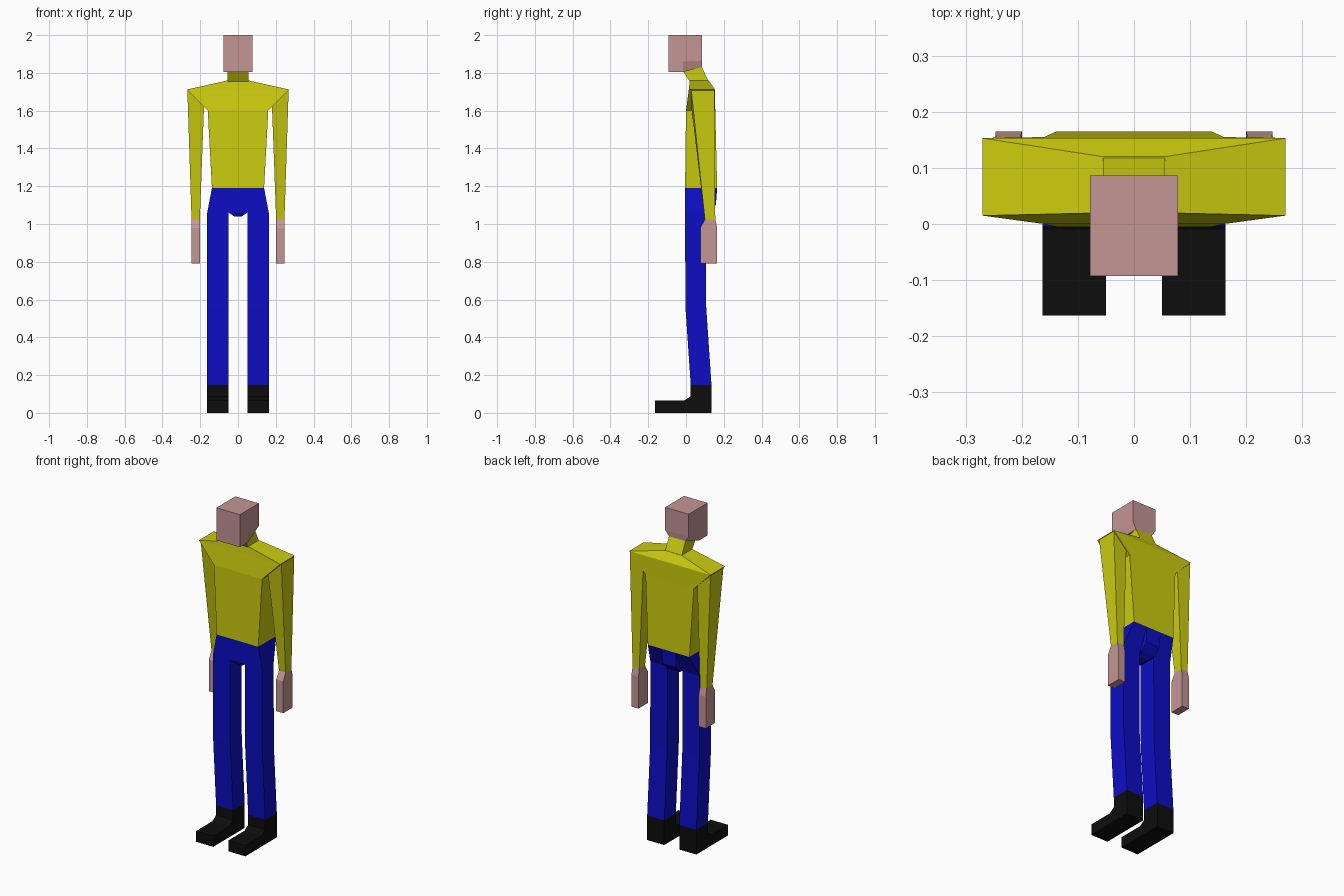
import bpy
import bmesh

cube = bpy.data.objects.get("Cube")
if cube:
    bpy.data.objects.remove(cube, do_unlink=True)


def material(name, rgb):
    m = bpy.data.materials.new(name)
    m.use_nodes = True
    col = (*rgb, 1.0)
    m.diffuse_color = col
    m.node_tree.nodes["Principled BSDF"].inputs["Base Color"].default_value = col
    return m


YELLOW = material("yellow shirt", (0.6, 0.6, 0.005))
BLUE = material("blue trousers", (0.004, 0.004, 0.56))
SKIN = material("pink skin", (0.56, 0.30, 0.30))
BLACK = material("black shoes", (0.004, 0.004, 0.004))


def rect(z, x0, x1, y0, y1, z_x1=None, z_back=None):
    """Four-sided ring; z may differ at the x1 side or at the back."""
    zx = z if z_x1 is None else z_x1
    zb = z if z_back is None else z_back
    zc = zx if z_back is None else zb
    return [(x0, y0, z), (x1, y0, zx), (x1, y1, zc), (x0, y1, zb)]


def loft(name, rings, mat, side=1):
    """Skin consecutive rings of equal size and cap both ends."""
    bm = bmesh.new()
    loops = [[bm.verts.new((x * side, y, z)) for x, y, z in r] for r in rings]
    n = len(loops[0])
    for a, b in zip(loops, loops[1:]):
        for i in range(n):
            j = (i + 1) % n
            bm.faces.new((a[i], a[j], b[j], b[i]))
    bm.faces.new(loops[0])
    bm.faces.new(loops[-1])
    bmesh.ops.recalc_face_normals(bm, faces=bm.faces[:])
    me = bpy.data.meshes.new(name)
    bm.to_mesh(me)
    bm.free()
    me.materials.append(mat)
    ob = bpy.data.objects.new(name, me)
    bpy.context.collection.objects.link(ob)
    return ob


# Head: box whose lower back corners taper into the neck
loft("head", [
    [(-0.078, -0.093, 1.805), (0.078, -0.093, 1.805), (0.078, -0.015, 1.805),
     (0.055, 0.083, 1.83), (-0.055, 0.083, 1.83), (-0.078, -0.015, 1.805)],
    [(-0.078, -0.093, 1.86), (0.078, -0.093, 1.86), (0.078, -0.015, 1.86),
     (0.078, 0.086, 1.865), (-0.078, 0.086, 1.865), (-0.078, -0.015, 1.86)],
    [(-0.078, -0.093, 2.0), (0.078, -0.093, 2.0), (0.078, -0.015, 2.0),
     (0.078, 0.086, 2.0), (-0.078, 0.086, 2.0), (-0.078, -0.015, 2.0)],
], SKIN)

# Neck leans forward into the head
loft("neck", [
    rect(1.755, -0.055, 0.055, 0.02, 0.12),
    rect(1.808, -0.055, 0.055, -0.015, 0.083, z_back=1.832),
], YELLOW)

# Torso with flared shoulders
loft("torso", [
    rect(1.19, -0.138, 0.138, -0.005, 0.165),
    rect(1.60, -0.16, 0.16, 0.0, 0.155),
    rect(1.712, -0.27, 0.27, 0.015, 0.153),
    rect(1.76, -0.055, 0.055, 0.02, 0.12),
], YELLOW)

# Hips narrow from the waist into the leg tops
loft("hips", [
    rect(1.19, -0.138, 0.138, -0.005, 0.165),
    rect(1.06, -0.163, 0.163, -0.005, 0.105),
], BLUE)
loft("crotch", [
    rect(1.19, -0.05, 0.05, 0.0, 0.165),
    rect(1.10, -0.045, 0.045, 0.0, 0.158),
    rect(1.06, -0.048, 0.048, 0.0, 0.12),
    rect(1.04, -0.02, 0.02, 0.01, 0.09),
], BLUE)

# Shoe side profile (y, z)
SHOE = [(-0.163, 0.0), (0.135, 0.0), (0.135, 0.148), (0.025, 0.148),
        (0.025, 0.088), (-0.01, 0.065), (-0.163, 0.065)]

for side, label in ((1, "left"), (-1, "right")):
    # Arm starts on the slanted shoulder and tapers to the wrist
    loft(f"{label}_arm", [
        rect(1.62, 0.18, 0.268, 0.028, 0.15, z_x1=1.708),
        rect(1.025, 0.202, 0.246, 0.10, 0.155),
    ], YELLOW, side)
    loft(f"{label}_hand", [
        rect(1.025, 0.202, 0.246, 0.10, 0.155),
        rect(0.98, 0.20, 0.247, 0.076, 0.165),
        rect(0.79, 0.20, 0.247, 0.076, 0.165),
    ], SKIN, side)
    # Leg with a slight knee bend
    loft(f"{label}_leg", [
        rect(1.06, 0.05, 0.163, -0.005, 0.105),
        rect(0.56, 0.05, 0.163, -0.003, 0.107),
        rect(0.148, 0.05, 0.163, 0.025, 0.135),
    ], BLUE, side)
    loft(f"{label}_shoe", [[(x, y, z) for y, z in SHOE] for x in (0.05, 0.163)],
         BLACK, side)
